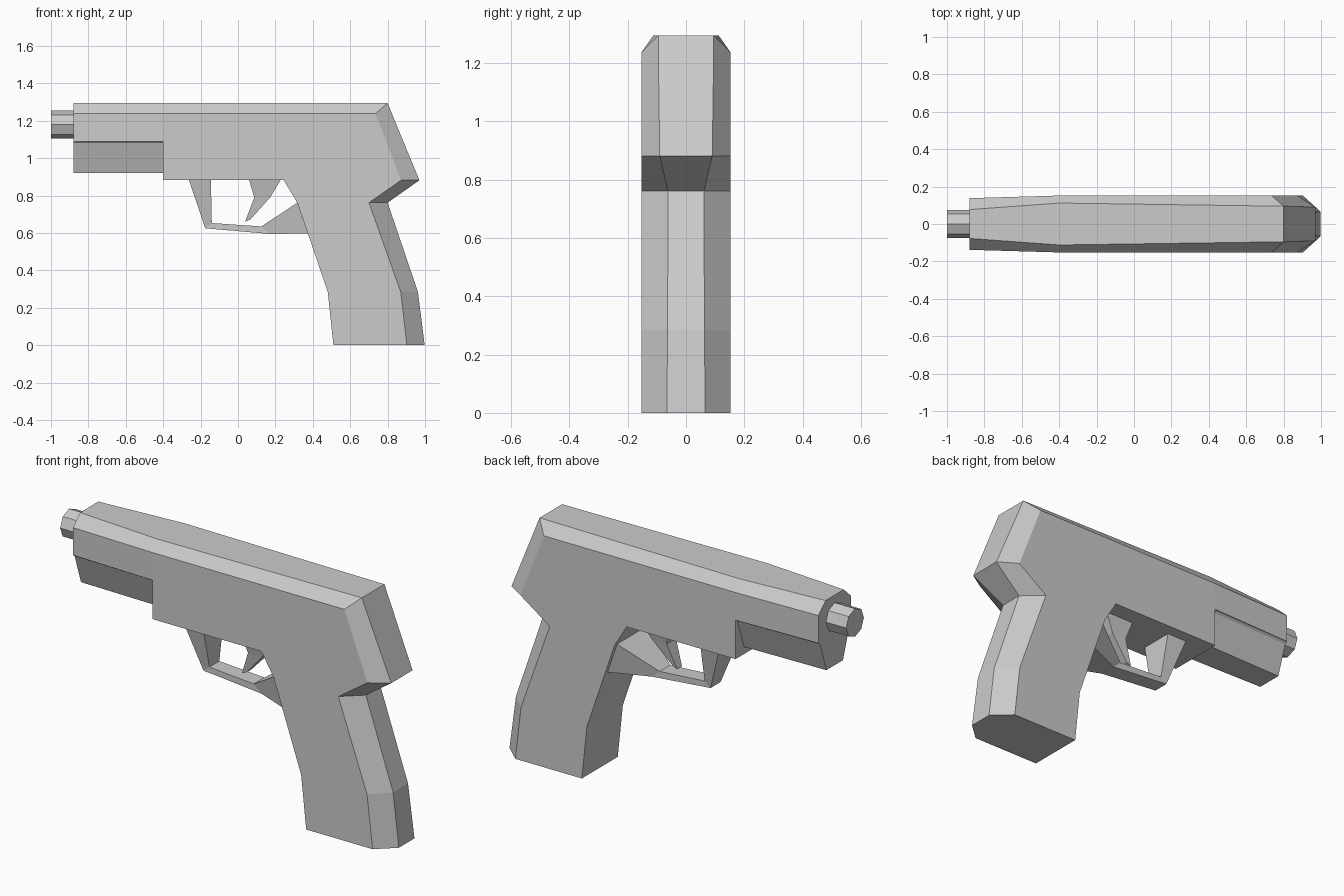
import bpy, bmesh
from math import radians
from mathutils import Matrix

if "Cube" in bpy.data.objects:
    bpy.data.objects.remove(bpy.data.objects["Cube"])


def finish(name, bm):
    bmesh.ops.remove_doubles(bm, verts=bm.verts, dist=0.0005)
    bmesh.ops.recalc_face_normals(bm, faces=bm.faces)
    mesh = bpy.data.meshes.new(name)
    bm.to_mesh(mesh)
    bm.free()
    obj = bpy.data.objects.new(name, mesh)
    bpy.context.collection.objects.link(obj)
    return obj


def loft(name, halves):
    """Skin a series of half rings, each mirrored across y = 0, with end caps."""
    bm = bmesh.new()
    rings = []
    for half in halves:
        ring = half + [(x, -y, z) for x, y, z in reversed(half)]
        rings.append([bm.verts.new(p) for p in ring])
    n = len(rings[0])
    for a, b in zip(rings, rings[1:]):
        for i in range(n):
            j = (i + 1) % n
            bm.faces.new((a[i], a[j], b[j], b[i]))
    bm.faces.new(rings[0])
    bm.faces.new(rings[-1])
    return finish(name, bm)


def level(z, *points):
    return [(x, y, z) for x, y in points]


def bar(width, *points):
    return [(x, width, z) for x, z in points]


# Slide, frame and grip: horizontal rings from top to bottom
# (points: front, mid, rear side edge, back edge)
W = 0.152
loft("slide_and_grip", [
    level(1.295, (-0.88, 0.077), (-0.4, 0.112), (0.80, 0.095), (0.80, 0.095)),
    level(1.238, (-0.88, 0.138), (-0.4, W), (0.735, W), (0.823, 0.095)),
    level(1.09, (-0.88, 0.138), (-0.4, W), (0.792, W), (0.884, 0.093)),
    level(1.09, (-0.4, W), (-0.4, W), (0.792, W), (0.884, 0.093)),
    level(0.882, (-0.4, W), (-0.4, W), (0.872, W), (0.97, 0.09)),
    level(0.882, (0.245, W), (0.245, W), (0.872, W), (0.97, 0.09)),
    level(0.762, (0.317, W), (0.317, W), (0.70, W), (0.80, 0.062)),
    level(0.285, (0.48, W), (0.48, W), (0.87, W), (0.962, 0.063)),
    level(0.0, (0.51, W), (0.51, W), (0.903, W), (0.998, 0.066)),
])

# Tapered rail under the front of the slide
loft("front_rail", [
    level(1.092, (-0.88, 0.137), (-0.4, 0.15)),
    level(1.08, (-0.88, 0.124), (-0.4, 0.136)),
    level(0.92, (-0.88, 0.07), (-0.4, 0.08)),
])

# Trigger guard flaring out at both ends
loft("trigger_guard", [
    bar(0.09, (-0.262, 0.882), (-0.145, 0.882)),
    bar(0.042, (-0.175, 0.625), (-0.14, 0.653)),
    bar(0.045, (0.17, 0.595), (0.125, 0.635)),
    bar(0.13, (0.373, 0.597), (0.317, 0.762)),
])

# Trigger
loft("trigger", [
    bar(0.06, (0.06, 0.882), (0.227, 0.882)),
    bar(0.04, (0.087, 0.79), (0.172, 0.79)),
    bar(0.02, (0.038, 0.66), (0.066, 0.672)),
])

# Eight-sided barrel tip
bm = bmesh.new()
bmesh.ops.create_cone(
    bm, cap_ends=True, segments=8, radius1=0.075, radius2=0.075, depth=0.12,
    matrix=Matrix.Translation((-0.94, 0, 1.179)) @ Matrix.Rotation(radians(90), 4, 'Y'))
finish("barrel", bm)
